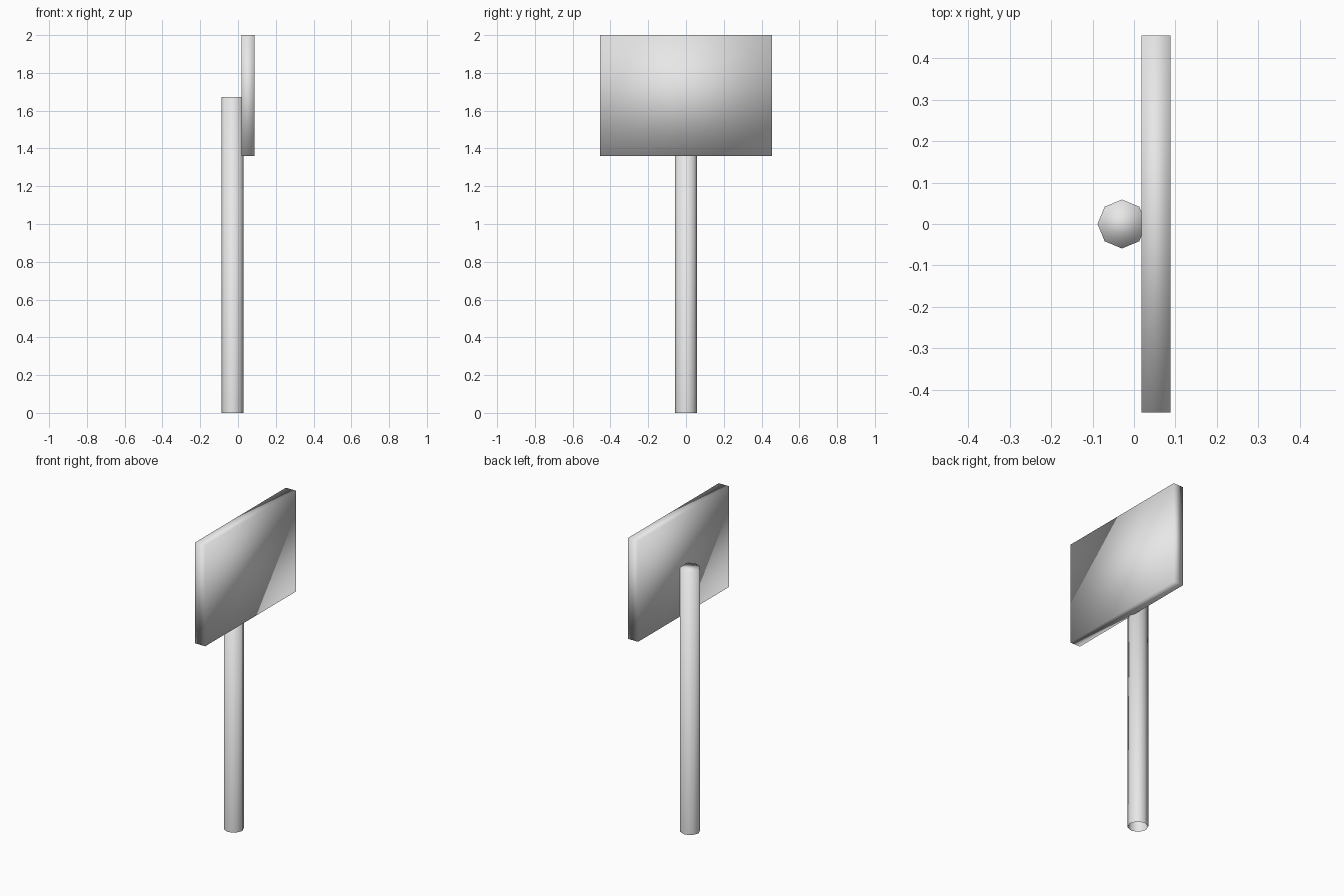
import bpy
import bmesh
from mathutils import Matrix

cube = bpy.data.objects.get("Cube")
if cube:
    bpy.data.objects.remove(cube, do_unlink=True)

grey = bpy.data.materials.new("light_grey")
grey.use_nodes = True
colour = (0.8, 0.8, 0.8, 1)
grey.diffuse_color = colour
grey.node_tree.nodes["Principled BSDF"].inputs["Base Color"].default_value = colour


def add_part(name, bm):
    """Turn a bmesh into a fully smooth-shaded grey object."""
    bmesh.ops.recalc_face_normals(bm, faces=bm.faces)
    for face in bm.faces:
        face.smooth = True
    mesh = bpy.data.meshes.new(name)
    bm.to_mesh(mesh)
    bm.free()
    mesh.materials.append(grey)
    obj = bpy.data.objects.new(name, mesh)
    bpy.context.collection.objects.link(obj)
    return obj


# Post: eight-sided tube, closed at the top and open at the foot
POST_HEIGHT, POST_RADIUS, POST_X = 1.672, 0.059, -0.029
bm = bmesh.new()
ring = bmesh.ops.create_circle(bm, segments=8, radius=POST_RADIUS)["verts"]
sides = bmesh.ops.extrude_edge_only(bm, edges=bm.edges[:])["geom"]
top = [v for v in sides if isinstance(v, bmesh.types.BMVert)]
bmesh.ops.translate(bm, verts=top, vec=(0, 0, POST_HEIGHT))
bmesh.ops.contextual_create(bm, geom=[e for e in sides if isinstance(e, bmesh.types.BMEdge)
                                      and all(v in top for v in e.verts)])
post = add_part("post", bm)
post.location.x = POST_X

# Sign panel: flat board fixed to the left side of the post
bm = bmesh.new()
bmesh.ops.create_cube(bm, size=1, matrix=Matrix.Diagonal((0.07, 0.908, 0.64, 1)))
panel = add_part("sign_panel", bm)
panel.location = (0.053, 0, 1.68)
